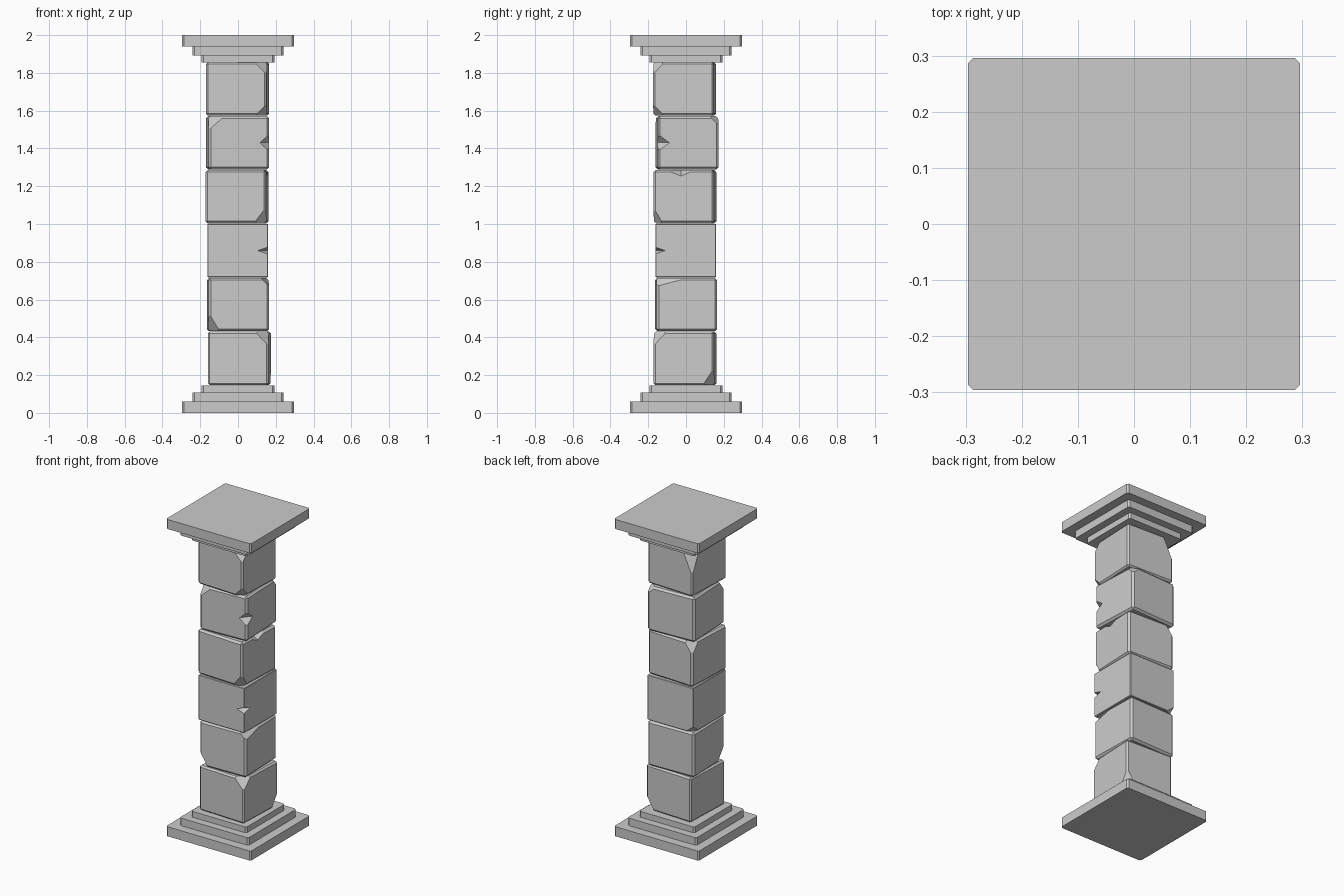
import bpy, bmesh, math
from mathutils import Vector, Matrix

if "Cube" in bpy.data.objects:
    bpy.data.objects.remove(bpy.data.objects["Cube"])


def box(bm, sx, sy, sz):
    bmesh.ops.create_cube(bm, size=1, matrix=Matrix.Diagonal((sx, sy, sz, 1)))


def finish(bm, name, loc, angle=0):
    bmesh.ops.recalc_face_normals(bm, faces=bm.faces[:])
    me = bpy.data.meshes.new(name)
    bm.to_mesh(me)
    bm.free()
    ob = bpy.data.objects.new(name, me)
    ob.location = loc
    ob.rotation_euler.z = math.radians(angle)
    bpy.context.collection.objects.link(ob)
    return ob


def slab(name, half, z0, z1):
    # square plate with chamfered vertical corners
    bm = bmesh.new()
    box(bm, half * 2, half * 2, z1 - z0)
    up = [e for e in bm.edges if abs(e.verts[0].co.z - e.verts[1].co.z) > 1e-4]
    bmesh.ops.bevel(bm, geom=up, offset=0.01, segments=1, affect='EDGES')
    finish(bm, name, (0, 0, (z0 + z1) / 2))


def chip(bm, corner, size, half):
    # slice one corner off, size = distance along each axis, and cap it
    c = Vector(s * h for s, h in zip(corner, half))
    n = Vector(s / d for s, d in zip(corner, size))
    p = c - Vector((corner[0] * size[0], 0, 0))
    r = bmesh.ops.bisect_plane(bm, geom=bm.verts[:] + bm.edges[:] + bm.faces[:],
                               plane_co=p, plane_no=n.normalized(),
                               dist=1e-6, clear_outer=True)
    edges = [g for g in r['geom_cut'] if isinstance(g, bmesh.types.BMEdge)]
    if edges:
        bmesh.ops.edgeloop_fill(bm, edges=edges)


def notch(ob, centre, radii):
    # carve an octahedral bite out of an edge
    bm = bmesh.new()
    for i in range(3):
        for s in (-1, 1):
            v = Vector((0, 0, 0))
            v[i] = s * radii[i]
            bm.verts.new(v + Vector(centre))
    bmesh.ops.convex_hull(bm, input=bm.verts[:])
    cutter = finish(bm, "notch_cutter", ob.location, math.degrees(ob.rotation_euler.z))
    cutter.hide_render = True
    mod = ob.modifiers.new("notch", 'BOOLEAN')
    mod.operation, mod.solver, mod.object = 'DIFFERENCE', 'EXACT', cutter
    bpy.context.view_layer.update()
    dg = bpy.context.evaluated_depsgraph_get()
    me = bpy.data.meshes.new_from_object(ob.evaluated_get(dg))
    ob.modifiers.clear()
    ob.data = me
    bpy.data.objects.remove(cutter)


# stepped base and mirrored capital
for i, (half, z0, z1) in enumerate([(0.296, 0, 0.06), (0.24, 0.06, 0.108), (0.193, 0.108, 0.145)]):
    slab(f"base_step_{i + 1}", half, z0, z1)
    slab(f"capital_step_{i + 1}", half, 2 - z1, 2 - z0)

# shaft stones: x, y, turn, bevel, chipped corners, notch
H = 0.1605
Z = 0.1415
PITCH = 0.2855
stones = [
    (0.007, -0.005, -2.5, 0.010,
     [((1, -1, 1), (0.07, 0.07, 0.075)), ((1, 1, -1), (0.06, 0.06, 0.09))], None),
    (0, 0, 1.5, 0.012,
     [((-1, -1, -1), (0.06, 0.08, 0.10)), ((1, -1, 1), (0.045, 0.17, 0.045))], None),
    (-0.002, -0.002, 0, 0.003,
     [((-1, 1, -1), (0.05, 0.05, 0.04))], ((H, -H, 0), (0.055, 0.055, 0.018))),
    (-0.005, -0.005, -2.5, 0.012,
     [((1, -1, -1), (0.065, 0.05, 0.085)), ((-1, 1, 1), (0.06, 0.06, 0.08))],
     ((H, -0.015, Z), (0.05, 0.08, 0.032))),
    (-0.002, 0.005, 2.5, 0.012,
     [((-1, -1, 1), (0.085, 0.06, 0.075)), ((1, 1, 1), (0.06, 0.05, 0.05))],
     ((H, -H, 0), (0.05, 0.06, 0.045))),
    (-0.002, -0.007, -2.5, 0.010,
     [((1, -1, 1), (0.065, 0.06, 0.065)), ((1, -1, -1), (0.06, 0.06, 0.06)),
      ((-1, 1, 1), (0.07, 0.07, 0.15))], None),
]
for i, (x, y, turn, bev, chips, bite) in enumerate(stones):
    bm = bmesh.new()
    box(bm, H * 2, H * 2, Z * 2)
    bmesh.ops.bevel(bm, geom=bm.edges[:], offset=bev, segments=1, affect='EDGES')
    for corner, size in chips:
        chip(bm, corner, size, (H, H, Z))
    ob = finish(bm, f"shaft_stone_{i + 1}", (x, y, 0.1455 + PITCH * (i + 0.5)), turn)
    if bite:
        notch(ob, *bite)
